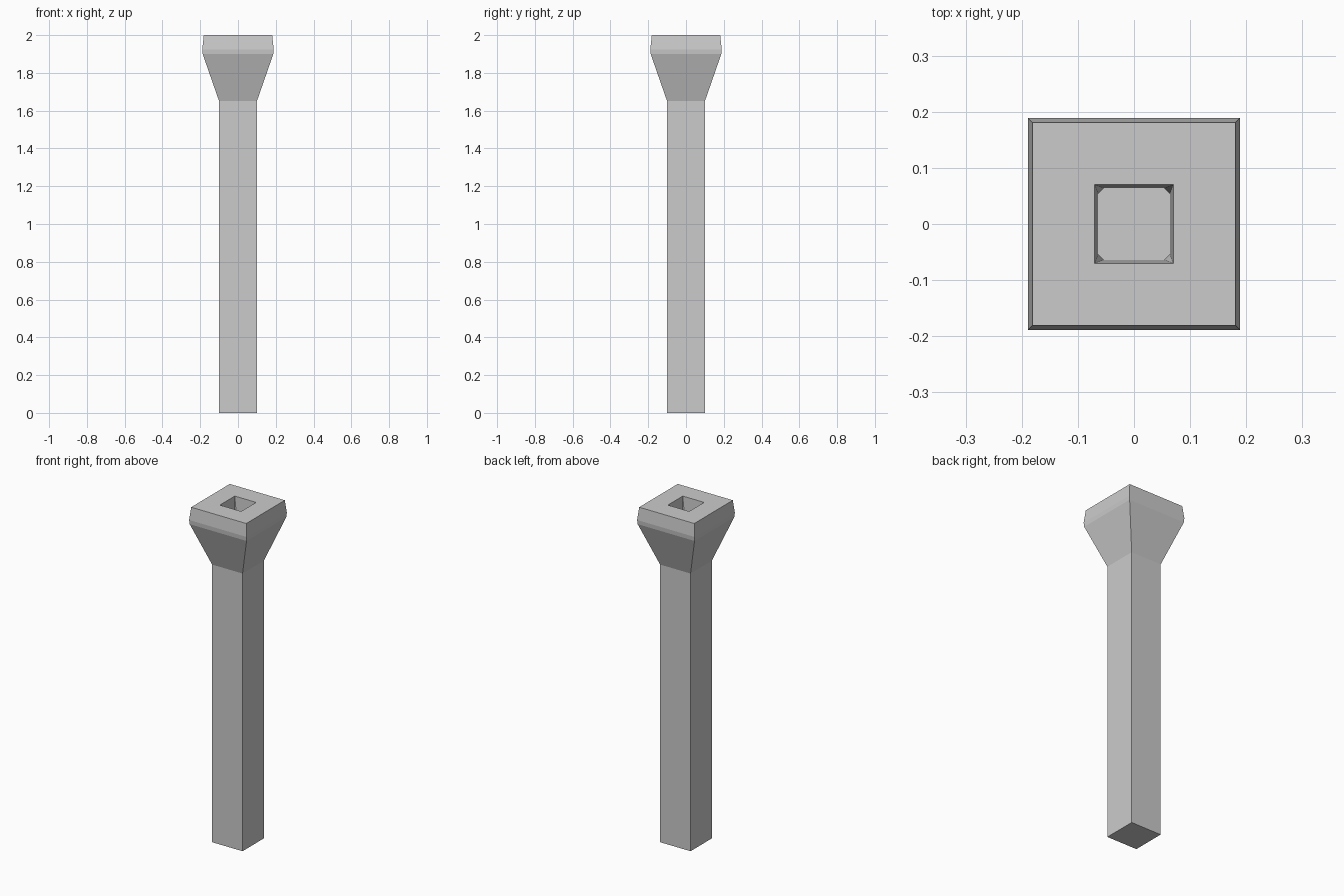
import bpy, bmesh

if "Cube" in bpy.data.objects:
    bpy.data.objects.remove(bpy.data.objects["Cube"])

bm = bmesh.new()


def ring(r, z):
    return [bm.verts.new((sx * r, sy * r, z))
            for sx, sy in ((-1, -1), (1, -1), (1, 1), (-1, 1))]


# Square shaft, flared capital, tapered block, then in to the socket rim
profile = [(0.10, 0), (0.10, 1.65), (0.187, 1.90), (0.189, 1.925),
           (0.181, 2.0), (0.07, 2.0)]
rings = [ring(r, z) for r, z in profile]
bm.faces.new(rings[0][::-1])
for a, b in zip(rings, rings[1:]):
    for i in range(4):
        j = (i + 1) % 4
        bm.faces.new((a[i], a[j], b[j], b[i]))

# Socket with slightly tapered walls and clipped floor corners
rim, r, c, z = rings[-1], 0.064, 0.054, 1.88
floor = [bm.verts.new((x, y, z)) for x, y in (
    (-r, -c), (-c, -r), (c, -r), (r, -c), (r, c), (c, r), (-c, r), (-r, c))]
for i in range(4):
    j = (i + 1) % 4
    bm.faces.new((rim[i], rim[j], floor[2 * j], floor[2 * i + 1]))
    bm.faces.new((rim[i], floor[2 * i + 1], floor[2 * i]))
bm.faces.new(floor)

bmesh.ops.recalc_face_normals(bm, faces=bm.faces)
mesh = bpy.data.meshes.new("post")
bm.to_mesh(mesh)
bm.free()
bpy.context.collection.objects.link(bpy.data.objects.new("post", mesh))
